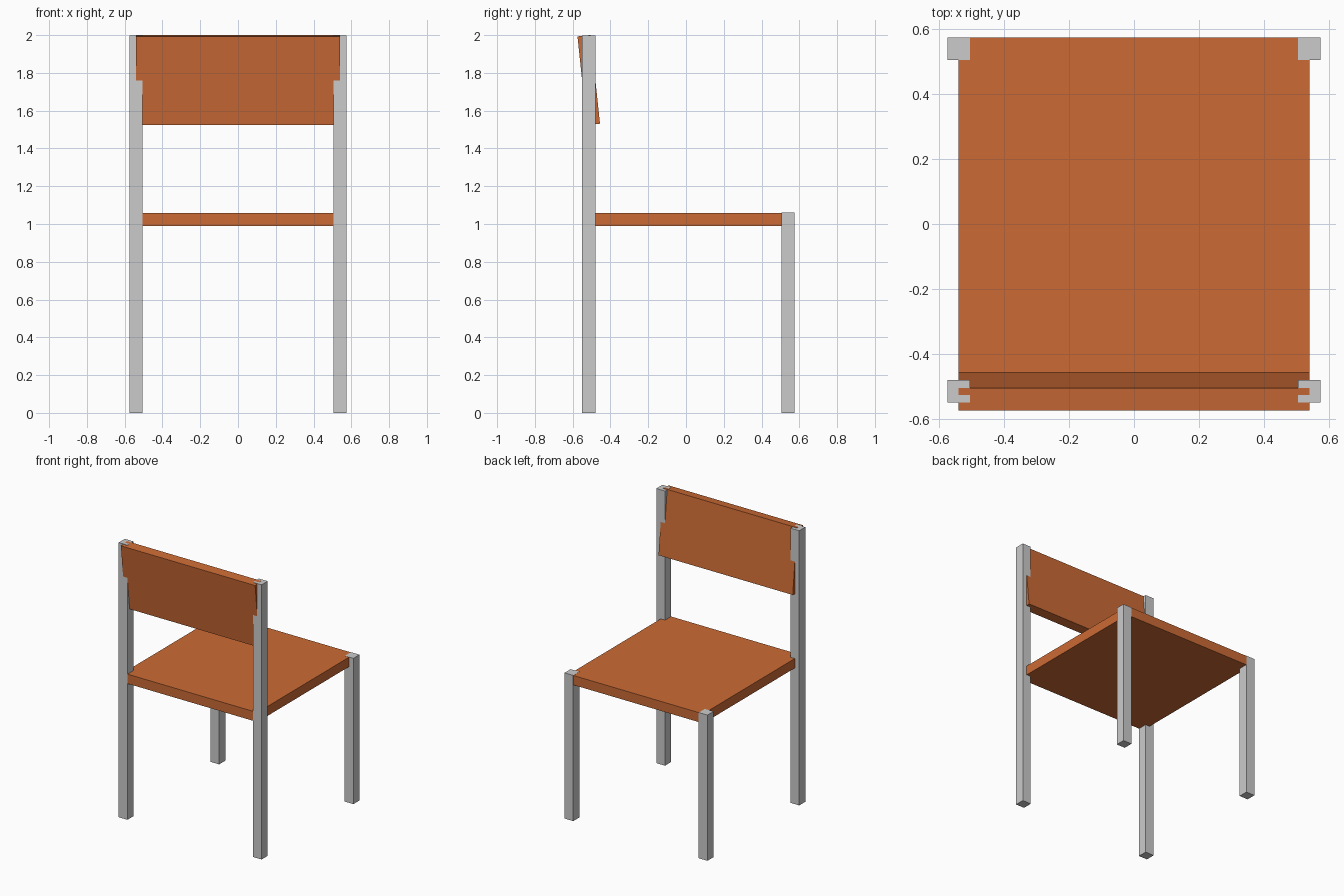
import bpy
import math

if "Cube" in bpy.data.objects:
    bpy.data.objects.remove(bpy.data.objects["Cube"])

# Brown panel material
brown = bpy.data.materials.new("brown_panel")
brown.diffuse_color = (0.6, 0.145, 0.035, 1.0)
brown.use_nodes = True
brown.node_tree.nodes["Principled BSDF"].inputs["Base Color"].default_value = brown.diffuse_color


def box(name, x, y, z, tilt=0.0, material=None):
    """Box spanning the (min, max) ranges, tilted about x through its centre."""
    spans = (x, y, z)
    bpy.ops.mesh.primitive_cube_add(size=1, location=[(a + b) / 2 for a, b in spans])
    ob = bpy.context.object
    ob.name = name
    ob.scale = [b - a for a, b in spans]
    bpy.ops.object.transform_apply(location=False, rotation=False, scale=True)
    ob.rotation_euler.x = tilt
    if material:
        ob.data.materials.append(material)
    return ob


# Legs: tall pair carries the backrest, short pair ends level with the seat
for side, s in (("left", -1), ("right", 1)):
    x = sorted((s * 0.505, s * 0.575))
    box(f"tall_leg_{side}", x, (-0.55, -0.48), (0, 1.998))
    box(f"short_leg_{side}", x, (0.505, 0.575), (0, 1.06))

# Seat, let into the legs (a hair inside their faces)
box("seat", (-0.54, 0.54), (-0.549, 0.574), (0.99, 1.059), material=brown)

# Backrest, leaning outwards at the top
box("backrest", (-0.54, 0.54), (-0.55, -0.48), (1.526, 1.998),
    tilt=math.radians(6), material=brown)
